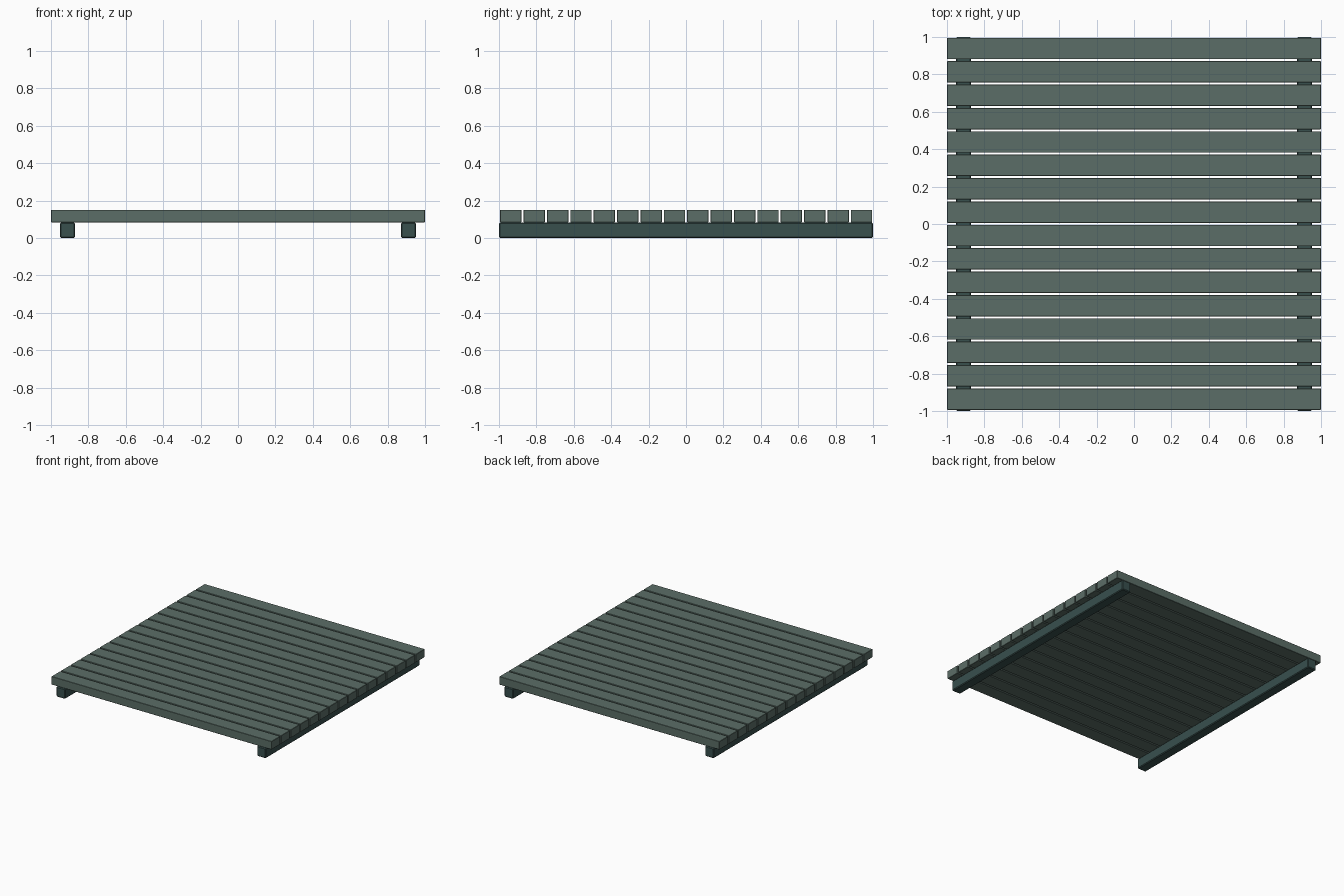
import bpy

if "Cube" in bpy.data.objects:
    bpy.data.objects.remove(bpy.data.objects["Cube"])

def material(name, rgb):
    m = bpy.data.materials.new(name)
    m.diffuse_color = (*rgb, 1)
    m.use_nodes = True
    m.node_tree.nodes["Principled BSDF"].inputs["Base Color"].default_value = m.diffuse_color
    return m

slat_mat = material("slat_green", (0.105, 0.155, 0.135))
beam_mat = material("beam_green", (0.040, 0.080, 0.076))

def box(name, center, size, mat, bevel):
    bpy.ops.mesh.primitive_cube_add(size=1, location=center)
    ob = bpy.context.object
    ob.name = name
    ob.scale = size
    bpy.ops.object.transform_apply(location=False, rotation=False, scale=True)
    ob.data.materials.append(mat)
    if bevel:
        mod = ob.modifiers.new("edge_bevel", 'BEVEL')
        mod.width = bevel
        mod.segments = 1
    return ob

# Two support beams running front to back
for name, x in (("left_beam", -0.912), ("right_beam", 0.912)):
    box(name, (x, 0, 0.0415), (0.08, 2.0, 0.083), beam_mat, 0.006)

# Sixteen deck slats laid across the beams
COUNT, PITCH = 16, 0.125
for i in range(COUNT):
    y = (i - (COUNT - 1) / 2) * PITCH + 0.001
    box(f"deck_slat_{i + 1}", (0, y, 0.1175), (2.0, 0.114, 0.067), slat_mat, 0.002)
